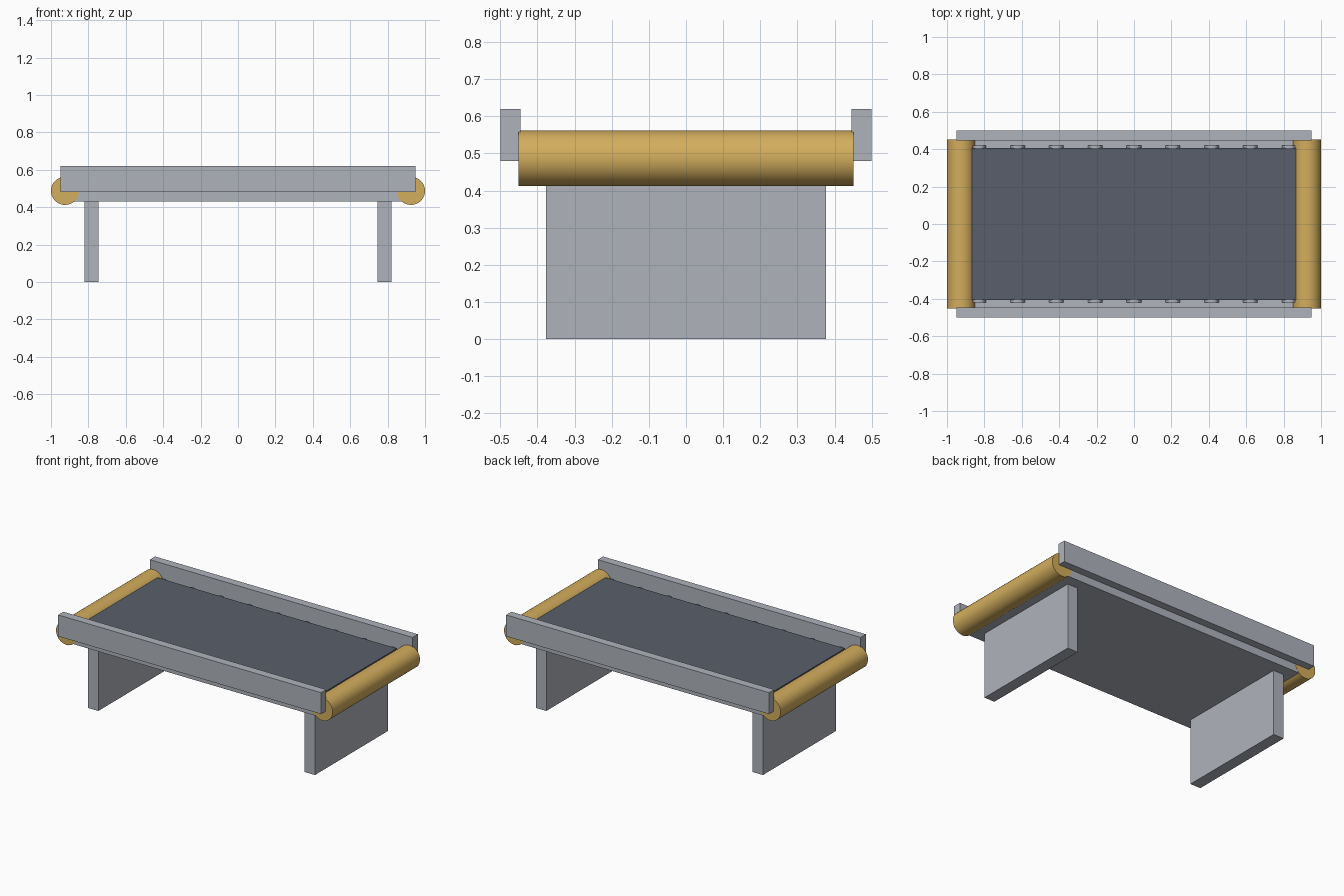
import bpy
import math

cube = bpy.data.objects.get("Cube")
if cube:
    bpy.data.objects.remove(cube, do_unlink=True)


def material(name, rgb):
    mat = bpy.data.materials.new(name)
    mat.use_nodes = True
    mat.diffuse_color = (*rgb, 1)
    mat.node_tree.nodes["Principled BSDF"].inputs["Base Color"].default_value = (*rgb, 1)
    return mat


GREY = material("painted_grey_steel", (0.43, 0.45, 0.50))
DARK = material("dark_belt_rubber", (0.098, 0.113, 0.147))
GOLD = material("golden_drum", (0.65, 0.42, 0.11))


def box(name, center, size, mat):
    bpy.ops.mesh.primitive_cube_add(size=1, location=center)
    obj = bpy.context.object
    obj.name = name
    obj.scale = size
    bpy.ops.object.transform_apply(location=False, rotation=False, scale=True)
    obj.data.materials.append(mat)
    return obj


def roller(name, x, z, radius, length, mat):
    bpy.ops.mesh.primitive_cylinder_add(vertices=32, radius=radius, depth=length,
                                        location=(x, 0, z), rotation=(math.pi / 2, 0, 0))
    obj = bpy.context.object
    obj.name = name
    obj.data.materials.append(mat)
    bpy.ops.object.shade_smooth_by_angle(angle=math.radians(40))
    return obj


# Bed and the belt lying on its carrying rollers
box("bed_frame", (0, 0, 0.465), (1.8, 0.9, 0.07), GREY)
box("belt", (0, 0, 0.53), (1.73, 0.81, 0.022), DARK)
for i in range(9):
    roller(f"carrying_roller_{i + 1}", (i - 4) * 0.2075, 0.498, 0.039, 0.84, GREY)

# End drums and legs, mirrored in x
for side, s in (("left", 1), ("right", -1)):
    roller(f"{side}_end_drum", s * 0.925, 0.487, 0.075, 0.902, GOLD)
    box(f"{side}_leg", (s * 0.783, 0, 0.216), (0.075, 0.755, 0.432), GREY)

# Side rails, mirrored in y
for side, s in (("front", -1), ("back", 1)):
    box(f"{side}_rail", (0, s * 0.473, 0.55), (1.9, 0.054, 0.14), GREY)
